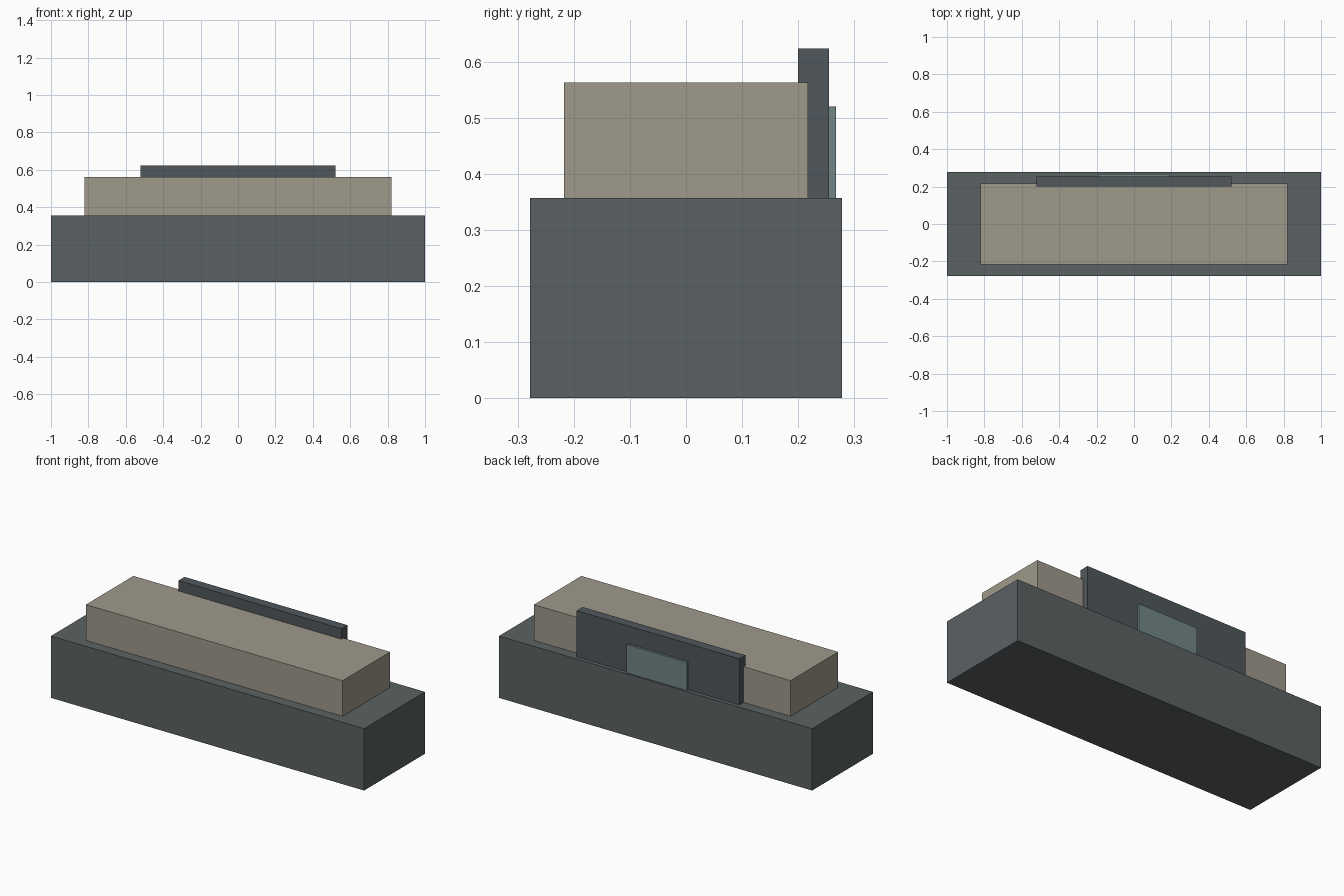
import bpy

if "Cube" in bpy.data.objects:
    bpy.data.objects.remove(bpy.data.objects["Cube"])


def material(name, rgb):
    m = bpy.data.materials.new(name)
    m.diffuse_color = (*rgb, 1)
    m.use_nodes = True
    m.node_tree.nodes["Principled BSDF"].inputs["Base Color"].default_value = m.diffuse_color
    return m


def box(name, half_x, y0, y1, z0, z1, mat):
    """Box centred on x = 0, given by its y and z limits."""
    bpy.ops.mesh.primitive_cube_add(size=1, location=(0, (y0 + y1) / 2, (z0 + z1) / 2))
    ob = bpy.context.object
    ob.name = name
    ob.scale = (2 * half_x, y1 - y0, z1 - z0)
    bpy.ops.object.transform_apply(location=False, rotation=False, scale=True)
    ob.data.materials.append(mat)
    return ob


slate = material("slate", (0.105, 0.12, 0.125))
dark_slate = material("dark_slate", (0.08, 0.095, 0.105))
stone = material("stone", (0.35, 0.32, 0.26))
teal = material("teal", (0.17, 0.24, 0.24))

# Wide lower block
box("base", 1.0, -0.278, 0.278, 0, 0.357, slate)
# Paler block on top of it
box("upper_block", 0.82, -0.217, 0.217, 0.357, 0.563, stone)
# Upright slab set into the rear of the upper block
box("back_panel", 0.52, 0.20, 0.255, 0.357, 0.623, dark_slate)
# Thin plate on the rear of the slab
box("back_plate", 0.192, 0.245, 0.267, 0.357, 0.52, teal)
